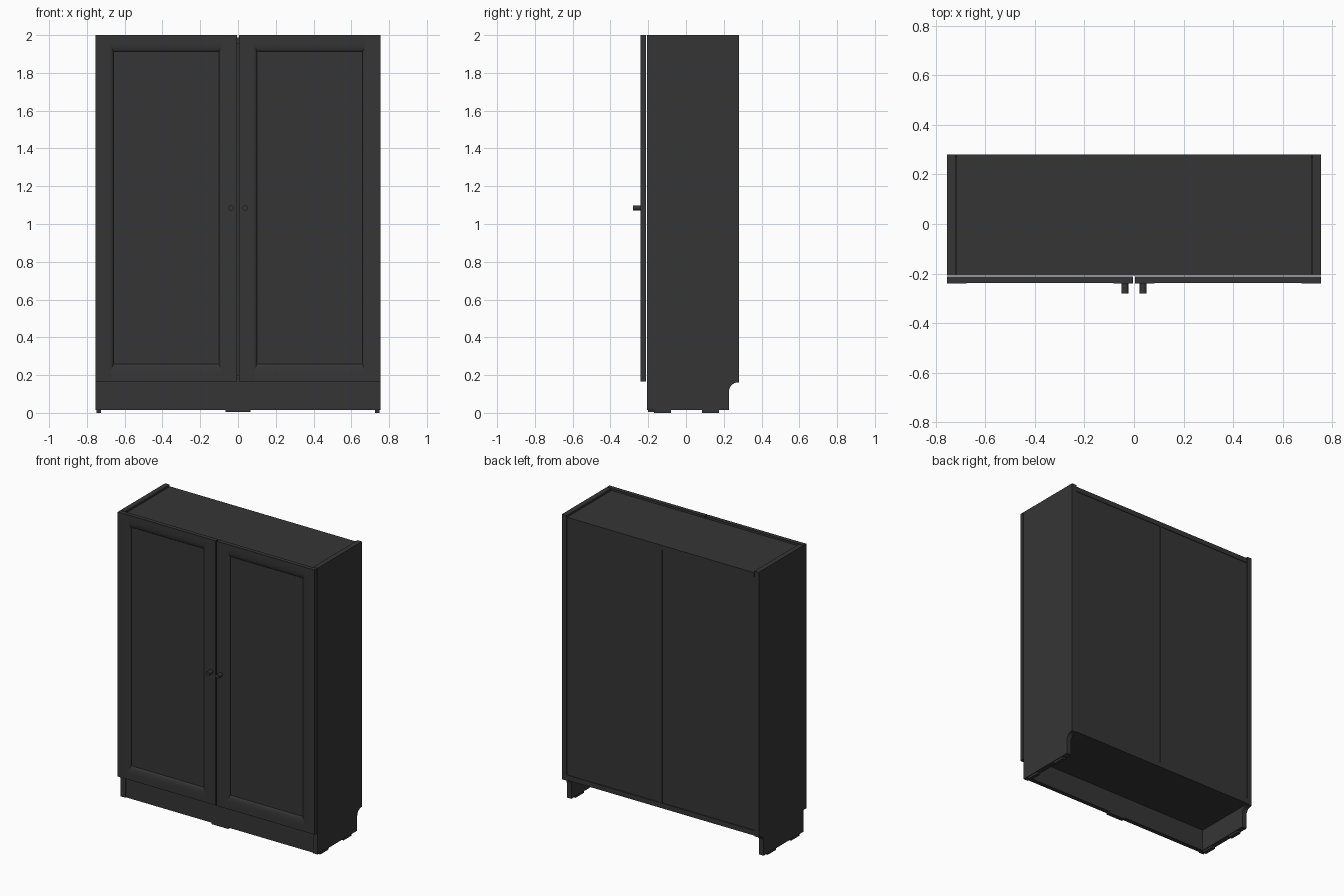
import bpy, bmesh, math
from mathutils import Vector

cube = bpy.data.objects.get("Cube")
if cube:
    bpy.data.objects.remove(cube, do_unlink=True)

COLOUR = (0.036, 0.036, 0.036, 1)
black = bpy.data.materials.new("black_brown")
black.use_nodes = True
black.diffuse_color = COLOUR
black.node_tree.nodes["Principled BSDF"].inputs["Base Color"].default_value = COLOUR


def prism(name, points, start, end, place):
    """Extrude a 2D outline from start to end; place(u, v, w) gives x, y, z."""
    bm = bmesh.new()
    rings = [[bm.verts.new(place(u, v, w)) for u, v in points] for w in (start, end)]
    n = len(points)
    bm.faces.new(rings[0])
    bm.faces.new(rings[1])
    for i in range(n):
        j = (i + 1) % n
        bm.faces.new((rings[0][i], rings[0][j], rings[1][j], rings[1][i]))
    bmesh.ops.recalc_face_normals(bm, faces=bm.faces)
    mesh = bpy.data.meshes.new(name)
    bm.to_mesh(mesh)
    bm.free()
    mesh.materials.append(black)
    obj = bpy.data.objects.new(name, mesh)
    bpy.context.collection.objects.link(obj)
    return obj


def box(name, x, y, z):
    outline = [(x[0], y[0]), (x[1], y[0]), (x[1], y[1]), (x[0], y[1])]
    return prism(name, outline, z[0], z[1], lambda u, v, w: (u, v, w))


def smooth(obj):
    bpy.ops.object.select_all(action='DESELECT')
    obj.select_set(True)
    bpy.context.view_layer.objects.active = obj
    bpy.ops.object.shade_smooth_by_angle(angle=math.radians(35))


def rounded_bar(outer, round_start, inner, front, back, depth):
    """Section of a frame bar whose inner front edge is rounded over."""
    pts = [(outer, back), (outer, front)]
    for i in range(7):
        a = math.radians(90 * i / 6)
        pts.append((round_start + (inner - round_start) * math.sin(a),
                    front + depth * (1 - math.cos(a))))
    return pts + [(inner, back)]


HALF, INNER = 0.755, 0.72
FRONT, BACK = -0.207, 0.28
DOOR_FRONT, DOOR_BACK = -0.24, -0.211
DOOR_LOW, TOP = 0.165, 2.0

# Side panel outline with the rounded skirting notch at the lower back
side = [(FRONT, 0.015), (0.228, 0.015)]
for i in range(9):
    a = math.radians(180 - 90 * i / 8)
    side.append((0.274 + 0.046 * math.cos(a), 0.115 + 0.046 * math.sin(a)))
side += [(BACK, 0.161), (BACK, TOP), (FRONT, TOP)]

for s, word in ((1, "left"), (-1, "right")):
    panel = prism(word + "_side_panel", side, s * INNER, s * HALF,
                  lambda u, v, w: (w, u, v))
    smooth(panel)

    # Glides under each side
    for y, end in ((-0.125, "front"), (0.13, "back")):
        box(f"{word}_{end}_glide", sorted((s * 0.725, s * 0.75)),
            (y - 0.045, y + 0.045), (0, 0.015))

    # Door: two full-height stiles, two rails and a recessed panel
    for outer, rnd, inner, part in ((0.004, 0.075, 0.1, "inner"),
                                    (HALF, 0.685, 0.66, "outer")):
        stile = prism(f"{word}_door_{part}_stile",
                      rounded_bar(outer, rnd, inner, DOOR_FRONT, DOOR_BACK, 0.014),
                      DOOR_LOW, TOP, lambda u, v, w: (s * u, v, w))
        smooth(stile)
    for outer, rnd, inner, part in ((DOOR_LOW, 0.205, 0.258, "bottom"),
                                    (TOP, 1.965, 1.913, "top")):
        rail = prism(f"{word}_door_{part}_rail",
                     rounded_bar(outer, rnd, inner, DOOR_FRONT + 0.001, DOOR_BACK, 0.014),
                     s * 0.075, s * 0.685, lambda u, v, w: (w, v, u))
        smooth(rail)
    box(word + "_door_panel", sorted((s * 0.09, s * 0.67)),
        (DOOR_FRONT + 0.016, DOOR_BACK - 0.002), (0.25, 1.92))

    # Round knob
    knob = prism(word + "_door_knob",
                 [(math.cos(math.tau * i / 24) * 0.014, math.sin(math.tau * i / 24) * 0.014)
                  for i in range(24)],
                 -0.28, DOOR_FRONT + 0.002, lambda u, v, w: (s * 0.037 + u, w, 1.085 + v))
    smooth(knob)

    # Half of the back board
    box(word + "_back_board", sorted((s * 0.002, s * INNER)), (0.268, 0.275), (0.19, 1.97))

# Carcass boards
GAP = INNER - 0.003
box("top_board", (-GAP, GAP), (FRONT, BACK), (1.955, 1.988))
box("bottom_board", (-INNER, INNER), (FRONT, BACK), (DOOR_LOW, 0.2))
box("plinth", (-INNER, INNER), (-0.2, -0.17), (0.015, DOOR_LOW))
box("back_joining_strip", (-0.012, 0.012), (0.262, 0.278), (0.2, 1.955))
box("centre_glide", (-0.065, 0.065), (-0.2, -0.17), (0.005, 0.015))
